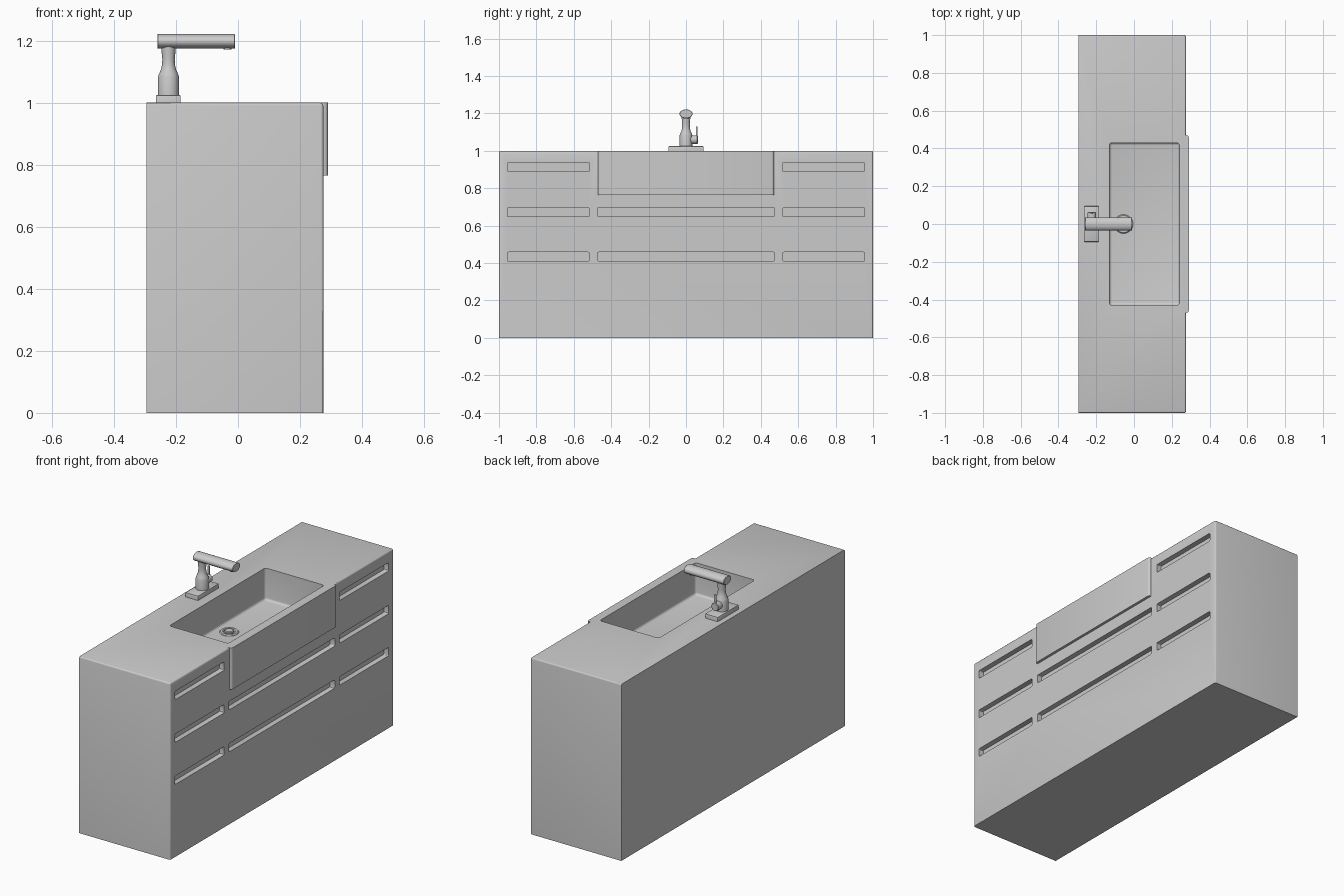
import bpy, bmesh, math
from mathutils import Matrix

if "Cube" in bpy.data.objects:
    bpy.data.objects.remove(bpy.data.objects["Cube"])


def finish(bm, name, smooth=False):
    bmesh.ops.recalc_face_normals(bm, faces=bm.faces)
    me = bpy.data.meshes.new(name)
    bm.to_mesh(me)
    bm.free()
    ob = bpy.data.objects.new(name, me)
    bpy.context.collection.objects.link(ob)
    if smooth:
        smooth_object(ob)
    return ob


def smooth_object(ob):
    bpy.ops.object.select_all(action='DESELECT')
    ob.select_set(True)
    bpy.context.view_layer.objects.active = ob
    bpy.ops.object.shade_smooth_by_angle(angle=math.radians(30))


def box(name, x, y, z, bevel=0, pick=None, segments=3, smooth=False):
    """Box from ranges; pick(a, b) chooses which edges are rounded."""
    bm = bmesh.new()
    bmesh.ops.create_cube(bm, size=1)
    for v in bm.verts:
        v.co = [r[0] if c < 0 else r[1] for c, r in zip(v.co, (x, y, z))]
    if bevel:
        edges = [e for e in bm.edges if pick is None or pick(e.verts[0].co, e.verts[1].co)]
        bmesh.ops.bevel(bm, geom=edges, offset=bevel, segments=segments,
                        profile=0.5, affect='EDGES')
    return finish(bm, name, smooth)


def lathe(name, profile, loc, rot=None, scale=(1, 1, 1), n=32):
    """Closed turned shape from (radius, height) points."""
    bm = bmesh.new()
    rings = [[bm.verts.new((r * math.cos(2 * math.pi * i / n), r * math.sin(2 * math.pi * i / n), h))
              for i in range(n)] for r, h in profile]
    for a, b in zip(rings, rings[1:]):
        for i in range(n):
            bm.faces.new((a[i], a[(i + 1) % n], b[(i + 1) % n], b[i]))
    bm.faces.new(rings[0])
    bm.faces.new(rings[-1])
    m = Matrix.Translation(loc) @ (rot or Matrix()) @ Matrix.Diagonal((*scale, 1))
    bm.transform(m)
    return finish(bm, name, True)


def boolean(target, other, op):
    mod = target.modifiers.new(op.lower(), 'BOOLEAN')
    mod.operation, mod.solver, mod.object = op, 'EXACT', other
    bpy.context.view_layer.objects.active = target
    bpy.ops.object.modifier_apply(modifier=mod.name)
    bpy.data.objects.remove(other, do_unlink=True)


def vertical(a, b):
    return abs(a.z - b.z) > 0.01


# Cabinet: rounded on the drawer-side verticals and on the top rim
def cabinet_edges(a, b):
    front = a.x > 0 and b.x > 0
    top = a.z > 0.9 and b.z > 0.9
    return (front and vertical(a, b)) or (top and not (a.x < 0 and b.x < 0))


cabinet = box("cabinet", (-0.295, 0.275), (-1, 1), (0, 1), 0.009, cabinet_edges)

# Apron panel in front of the sink
apron = box("apron", (0.2, 0.29), (-0.47, 0.47), (0.765, 1), 0.012,
            lambda a, b: vertical(a, b) and a.x > 0.25)
boolean(cabinet, apron, 'UNION')

# Sink basin
basin = box("basin_cutter", (-0.13, 0.24), (-0.43, 0.43), (0.82, 1.1), 0.014,
            lambda a, b: vertical(a, b) or (a.z < 0.9 and b.z < 0.9), 4)
boolean(cabinet, basin, 'DIFFERENCE')

# Drawer finger grooves
for z in (0.914, 0.672, 0.434):
    spans = [(-0.955, -0.517), (0.517, 0.955)]
    if z < 0.8:
        spans.append((-0.473, 0.473))
    for span in spans:
        groove = box("groove_cutter", (0.245, 0.32), span, (z - 0.024, z + 0.024), 0.006,
                     lambda a, b: abs(a.x - b.x) > 0.01)
        boolean(cabinet, groove, 'DIFFERENCE')
smooth_object(cabinet)

# Drain: flange ring with a raised plug
lathe("drain_flange", [(0.05, 0), (0.05, 0.003), (0.045, 0.008), (0.034, 0.008),
                       (0.03, 0.002), (0.0295, 0.0)], (-0.055, 0, 0.819))
lathe("drain_plug", [(0.024, 0), (0.024, 0.009), (0.02, 0.013), (0.008, 0.014)], (-0.055, 0, 0.819))

# Faucet
box("faucet_base", (-0.265, -0.185), (-0.094, 0.094), (0.998, 1.025), 0.004,
    lambda a, b: vertical(a, b) or a.z + b.z > 2.04, 2, True)
lathe("faucet_body", [(0.034, 1.02), (0.034, 1.082), (0.031, 1.092), (0.024, 1.108),
                      (0.021, 1.122), (0.02, 1.14), (0.022, 1.16), (0.024, 1.19)], (-0.224, 0, 0))
along_x = Matrix.Rotation(math.pi / 2, 4, 'Y')
along_y = Matrix.Rotation(-math.pi / 2, 4, 'X')
lathe("faucet_spout", [(0.033, 0), (0.035, 0.002), (0.035, 0.248), (0.033, 0.25)],
      (-0.26, 0, 1.198), along_x, (0.67, 1, 1))
lathe("faucet_aerator", [(0.013, 0), (0.013, 0.015)], (-0.034, 0, 1.171))
lathe("handle_hub", [(0.023, 0), (0.023, 0.04), (0.02, 0.043)], (-0.224, 0.02, 1.06), along_y)
box("handle_lever", (-0.231, -0.217), (0.053, 0.062), (1.045, 1.13), 0.003, None, 2, True)
